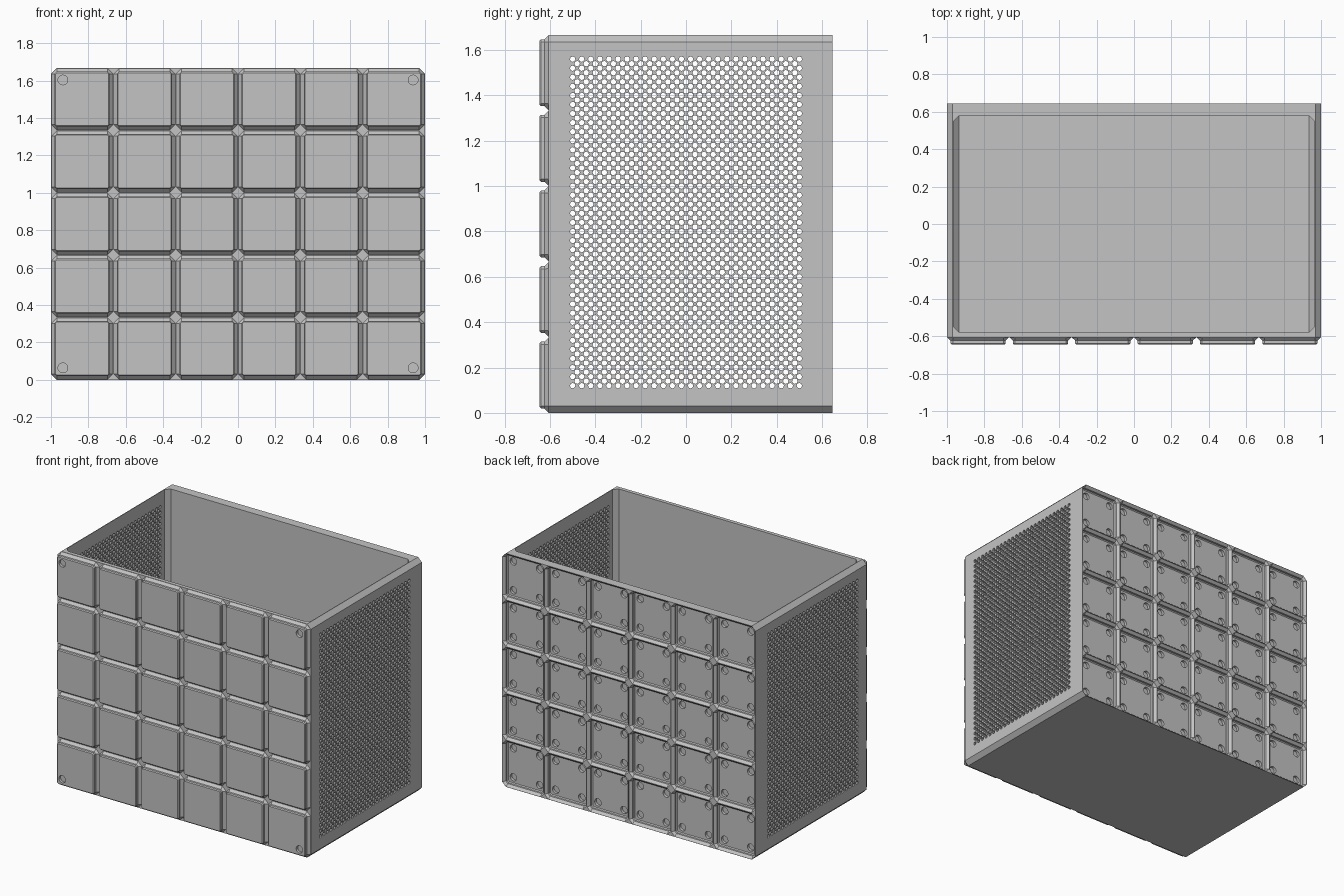
import bpy, bmesh, math
from mathutils import Matrix

if "Cube" in bpy.data.objects:
    bpy.data.objects.remove(bpy.data.objects["Cube"], do_unlink=True)

PITCH = 1 / 3
COLS, ROWS = 6, 5
HEIGHT = ROWS * PITCH
BACK, FRONT, TIP = 0.645, -0.607, -0.645
WALL = 0.035
CHAMFER = 0.03

grey = bpy.data.materials.new("light grey plastic")
grey.use_nodes = True
colour = (0.55, 0.55, 0.55, 1)
grey.diffuse_color = colour
grey.node_tree.nodes["Principled BSDF"].inputs["Base Color"].default_value = colour

CELLS = [((c + 0.5 - COLS / 2) * PITCH, (r + 0.5) * PITCH)
         for c in range(COLS) for r in range(ROWS)]


def finish(name, bm, fix_normals=True):
    if fix_normals:
        bmesh.ops.recalc_face_normals(bm, faces=bm.faces)
    mesh = bpy.data.meshes.new(name)
    bm.to_mesh(mesh)
    bm.free()
    mesh.materials.append(grey)
    obj = bpy.data.objects.new(name, mesh)
    bpy.context.collection.objects.link(obj)
    return obj


def octagon(a, b, c):
    """Rectangle with half sizes a and b and corners cut by c."""
    return [(a, c - b), (a, b - c), (a - c, b), (c - a, b),
            (-a, b - c), (-a, c - b), (c - a, -b), (a - c, -b)]


def loft(bm, centre, rings):
    """Stack of octagons along y; each ring is (y, half width, half height, corner)."""
    x, z = centre
    loops = [[bm.verts.new((x + u, y, z + v)) for u, v in octagon(a, b, c)]
             for y, a, b, c in rings]
    for low, high in zip(loops, loops[1:]):
        for k in range(8):
            n = (k + 1) % 8
            bm.faces.new((low[k], low[n], high[n], high[k]))
    bm.faces.new(loops[0])
    bm.faces.new(loops[-1])


def cut(target, cutter):
    """Subtract the cutter from the target and discard it."""
    mod = target.modifiers.new("cut", 'BOOLEAN')
    mod.operation = 'DIFFERENCE'
    mod.solver = 'EXACT'
    mod.object = cutter
    bpy.context.view_layer.objects.active = target
    bpy.ops.object.modifier_apply(modifier=mod.name)
    bpy.data.objects.remove(cutter, do_unlink=True)


def box(name, size, centre):
    bm = bmesh.new()
    place = Matrix.Translation(centre) @ Matrix.Diagonal((*size, 1))
    bmesh.ops.create_cube(bm, size=1, matrix=place)
    return finish(name, bm)


def round_holes(name, points, y0, y1):
    bm = bmesh.new()
    for x, z in points:
        place = Matrix.Translation((x, (y0 + y1) / 2, z)) @ Matrix.Rotation(math.pi / 2, 4, 'X')
        bmesh.ops.create_cone(bm, cap_ends=True, segments=20, radius1=0.026,
                              radius2=0.026, depth=y1 - y0, matrix=place)
    return finish(name, bm)


# Outer body
bm = bmesh.new()
loft(bm, (0, HEIGHT / 2), [(y, 1, HEIGHT / 2, CHAMFER) for y in (FRONT, BACK)])
body = finish("box_body", bm)

# Open interior with cut corners and sloping floor edges
bm = bmesh.new()
inner_x, inner_y = 1 - WALL, 0.58
for z in (WALL + CHAMFER, HEIGHT + 0.1):
    for x, y in octagon(inner_x, inner_y, CHAMFER):
        bm.verts.new((x, y, z))
for sx in (-1, 1):
    for sy in (-1, 1):
        bm.verts.new((sx * (inner_x - CHAMFER), sy * inner_y, WALL))
bmesh.ops.convex_hull(bm, input=bm.verts)
cut(body, finish("cavity_cutter", bm))

# Side openings for the mesh panels
STEP, NY, NZ, PANEL_Z = 0.04, 26, 37, 0.1
PANEL_W, PANEL_H = STEP * NY, STEP * NZ
cut(body, box("window_cutter", (2.2, PANEL_W, PANEL_H), (0, 0, PANEL_Z + PANEL_H / 2)))

# Stepped sockets on the back
bm = bmesh.new()
for cell in CELLS:
    loft(bm, cell, [(BACK + d, a, a, c) for d, a, c in (
        (0.02, 0.1655, 0.03), (0, 0.1655, 0.03), (-0.017, 0.149, 0.014),
        (-0.031, 0.149, 0.014), (-0.037, 0.1425, 0.008))])
cut(body, finish("socket_cutter", bm))

# Round recesses in the four corners of every socket
REACH = 0.103
corners = [(x + sx * REACH, z + sz * REACH)
           for x, z in CELLS for sx in (-1, 1) for sz in (-1, 1)]
cut(body, round_holes("back_hole_cutter", corners, BACK - 0.056, BACK - 0.025))

# Stepped feet on the front
bm = bmesh.new()
for cell in CELLS:
    loft(bm, cell, [(TIP + d, a, a, c) for d, a, c in (
        (0, 0.1415, 0.006), (0.006, 0.1476, 0.012), (0.021, 0.1476, 0.012),
        (0.038, 0.1647, 0.029), (0.045, 0.1647, 0.029))])
feet = finish("front_feet", bm)
far_x = (COLS - 1) / 2 * PITCH + REACH
low_z = PITCH / 2 - REACH
outer = [(sx * far_x, z) for sx in (-1, 1) for z in (low_z, HEIGHT - low_z)]
cut(feet, round_holes("front_hole_cutter", outer, TIP - 0.02, TIP + 0.019))

# Perforated side panels: a diagonal lattice of round holes
bm = bmesh.new()
known = {}


def point(y, z):
    y = min(max(y, 0), PANEL_W)
    z = min(max(z, 0), PANEL_H)
    key = (round(y, 4), round(z, 4))
    if key not in known:
        known[key] = bm.verts.new((1, y - PANEL_W / 2, z + PANEL_Z))
    return known[key]


def ring(y, z, even, odd):
    sizes = (even, odd) * 4
    return [point(y + s * math.cos(k * math.pi / 4), z + s * math.sin(k * math.pi / 4))
            for k, s in enumerate(sizes)]


HALF, HOLE = STEP / 2, 0.012
for i in range(2 * NY + 1):
    for j in range(2 * NZ + 1):
        if (i + j) % 2:
            continue
        y, z = i * HALF, j * HALF
        rim = ring(y, z, HALF, HALF * math.sqrt(0.5))
        if i in (0, 2 * NY) or j in (0, 2 * NZ):
            bm.faces.new(list(dict.fromkeys(rim)))
            continue
        hole = ring(y, z, HOLE, HOLE)
        for k in range(8):
            n = (k + 1) % 8
            bm.faces.new((rim[k], rim[n], hole[n], hole[k]))
panel = finish("perforated_side_panels", bm, fix_normals=False)
solid = panel.modifiers.new("thickness", 'SOLIDIFY')
solid.thickness = WALL
solid.offset = -1
mirror = panel.modifiers.new("other side", 'MIRROR')
mirror.use_mirror_merge = False
